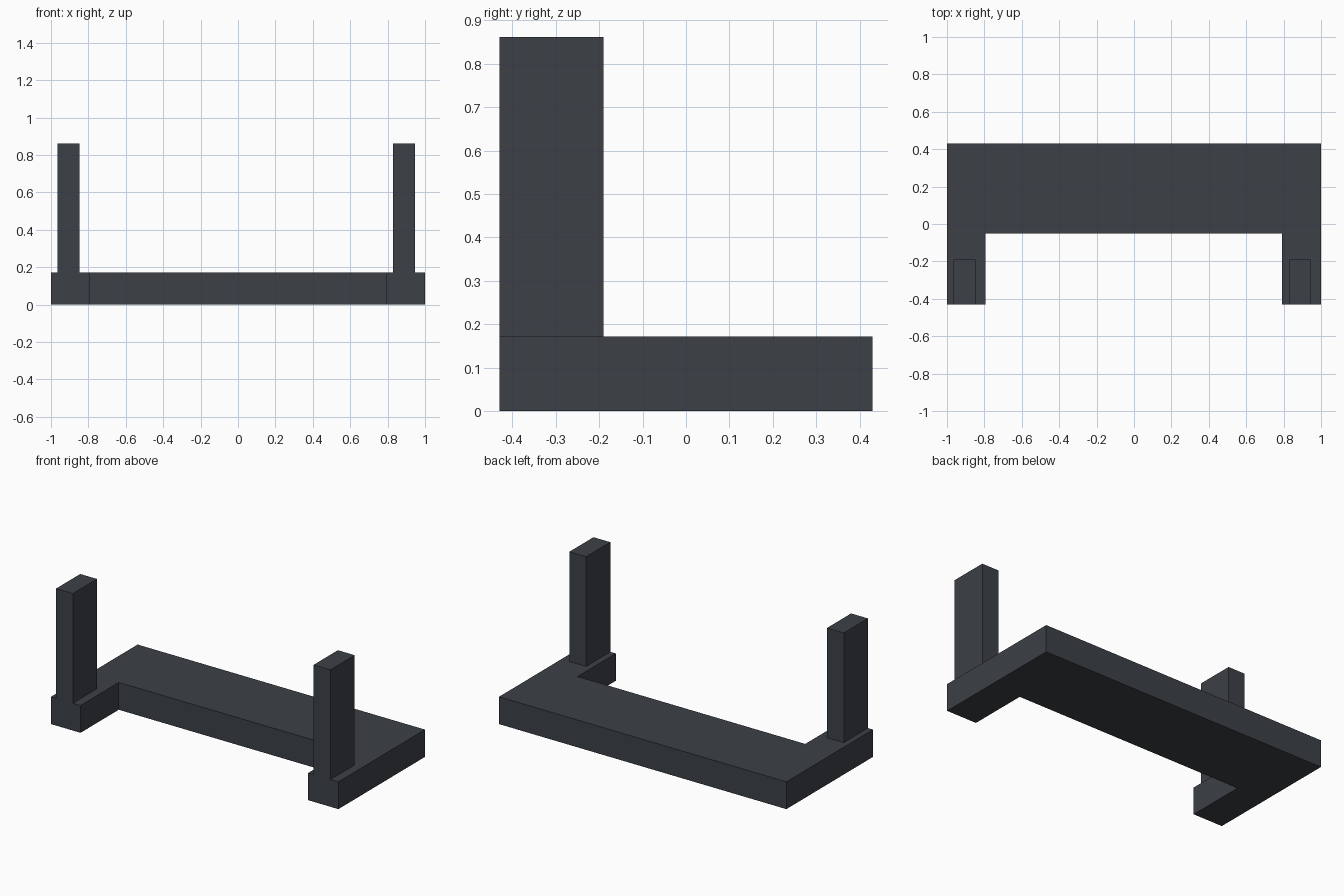
import bpy, bmesh

if "Cube" in bpy.data.objects:
    bpy.data.objects.remove(bpy.data.objects["Cube"])

slate = bpy.data.materials.new("dark_slate")
slate.diffuse_color = (0.045, 0.052, 0.062, 1.0)
slate.use_nodes = True
slate.node_tree.nodes["Principled BSDF"].inputs["Base Color"].default_value = slate.diffuse_color


def extrude_outline(name, outline, z0, z1):
    """Solid made from a counter-clockwise xy outline raised from z0 to z1."""
    bm = bmesh.new()
    face = bm.faces.new([bm.verts.new((x, y, z0)) for x, y in outline])
    top = bmesh.ops.extrude_face_region(bm, geom=[face], use_keep_orig=True)["geom"]
    bmesh.ops.translate(bm, vec=(0, 0, z1 - z0),
                        verts=[v for v in top if isinstance(v, bmesh.types.BMVert)])
    bmesh.ops.recalc_face_normals(bm, faces=bm.faces)
    mesh = bpy.data.meshes.new(name)
    bm.to_mesh(mesh)
    bm.free()
    mesh.materials.append(slate)
    obj = bpy.data.objects.new(name, mesh)
    bpy.context.collection.objects.link(obj)
    return obj


FRONT, BACK = -0.43, 0.43
BASE_TOP, POST_TOP = 0.172, 0.862

# U-shaped base slab with two short arms toward the front
extrude_outline("base", [(-1, FRONT), (-0.795, FRONT), (-0.795, -0.05), (0.79, -0.05),
                         (0.79, FRONT), (1, FRONT), (1, BACK), (-1, BACK)], 0, BASE_TOP)

# Upright posts standing on the arms, flush with the front
for name, x0, x1 in (("left_post", -0.965, -0.848), ("right_post", 0.828, 0.945)):
    extrude_outline(name, [(x0, FRONT), (x1, FRONT), (x1, -0.19), (x0, -0.19)],
                    BASE_TOP, POST_TOP)
